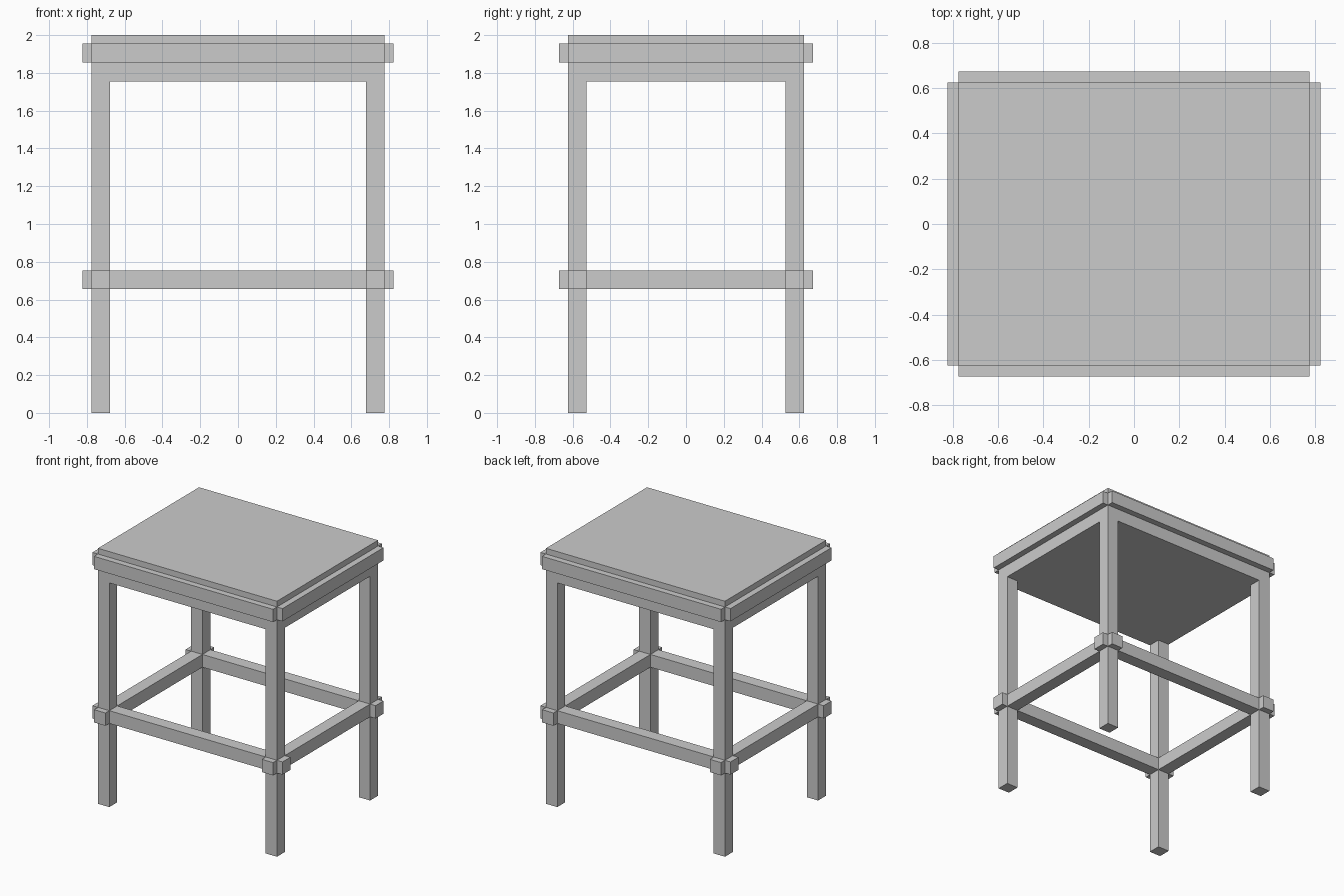
import bpy

if "Cube" in bpy.data.objects:
    bpy.data.objects.remove(bpy.data.objects["Cube"])


def box(name, x, y, z):
    """Axis-aligned box from (min, max) ranges."""
    lo, hi = zip(x, y, z)
    centre = [(a + b) / 2 for a, b in zip(lo, hi)]
    bpy.ops.mesh.primitive_cube_add(size=1, location=centre)
    ob = bpy.context.object
    ob.name = name
    ob.scale = [b - a for a, b in zip(lo, hi)]
    bpy.ops.object.transform_apply(location=False, rotation=False, scale=True)
    return ob


W, D = 0.775, 0.625      # half width and depth of the frame
T, OUT = 0.098, 0.048    # timber thickness, overhang
SEAT_Z = 1.755
STRETCH_Z = (0.655, 0.755)
TRIM_Z = (1.855, 1.955)


def span(outer, side, thick):
    """Range of a strip ending at +-outer and running inward."""
    return tuple(sorted((side * outer, side * (outer - thick))))


# Seat slab
box("seat", (-W, W), (-D, D), (SEAT_Z, 2.0))

# Legs
for sx, xn in ((-1, "left"), (1, "right")):
    for sy, yn in ((-1, "front"), (1, "back")):
        box(f"{yn}_{xn}_leg", span(W, sx, T), span(D, sy, T), (0, SEAT_Z))

# Through-stretchers poking out past the legs, and trim strips around the seat
for s, n in ((-1, "front"), (1, "back")):
    box(f"{n}_stretcher", (-W - OUT, W + OUT), span(D, s, T), STRETCH_Z)
    box(f"{n}_trim", (-W, W), span(D + OUT, s, OUT), TRIM_Z)
for s, n in ((-1, "left"), (1, "right")):
    box(f"{n}_stretcher", span(W, s, T), (-D - OUT, D + OUT), STRETCH_Z)
    box(f"{n}_trim", span(W + OUT, s, OUT), (-D, D), TRIM_Z)
